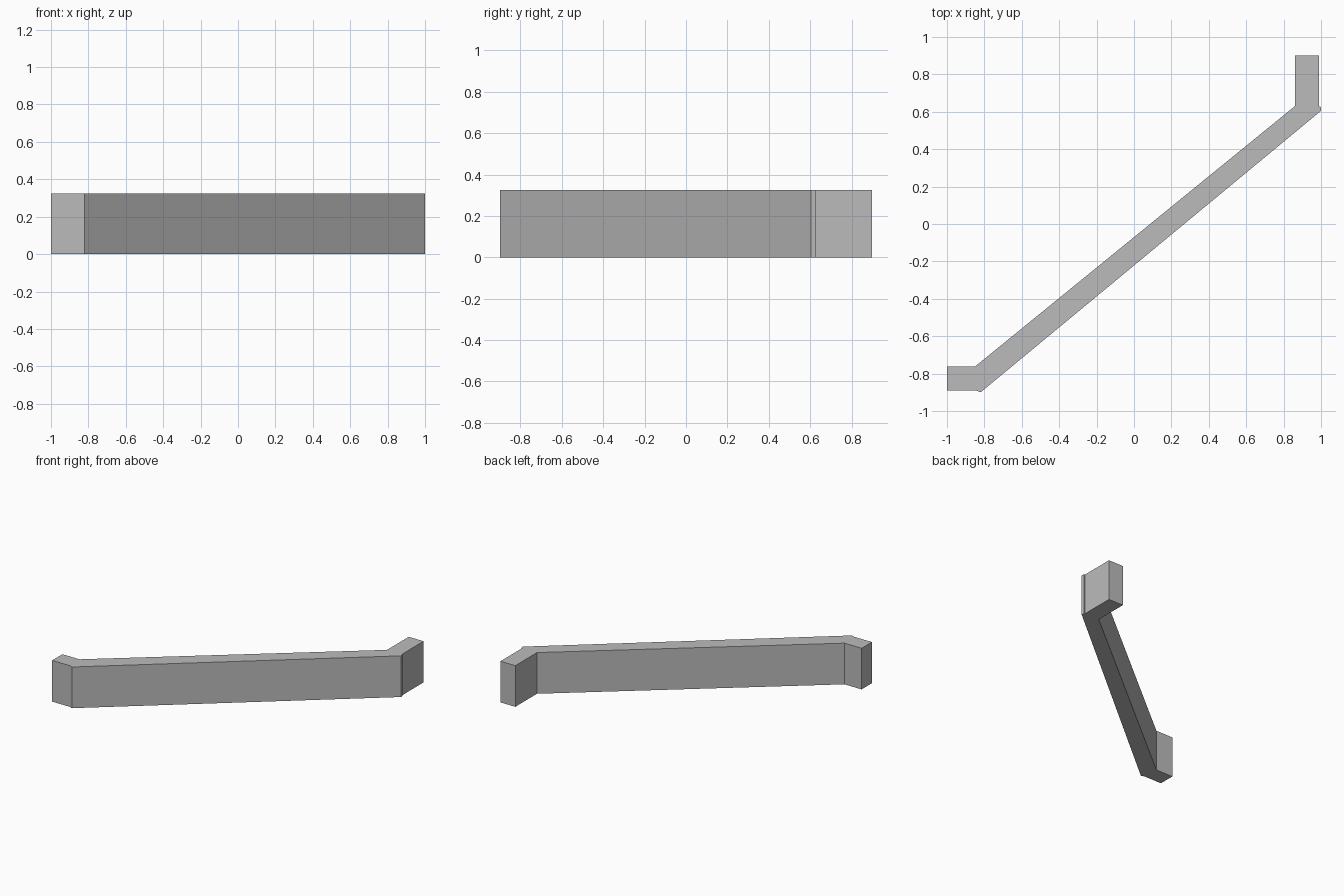
import bpy
import bmesh

cube = bpy.data.objects.get("Cube")
if cube:
    bpy.data.objects.remove(cube, do_unlink=True)

HEIGHT = 0.325

# Plain grey finish
grey = bpy.data.materials.new("plain_grey")
grey.use_nodes = True
colour = (0.5, 0.5, 0.5, 1.0)
grey.diffuse_color = colour
grey.node_tree.nodes["Principled BSDF"].inputs["Base Color"].default_value = colour

# Plan outline: short left-hand end, long diagonal run, short rear end
outline = [
    (-1.0, -0.89), (-0.845, -0.89), (-0.82, -0.90),
    (1.0, 0.605), (0.998, 0.628), (0.99, 0.628), (0.99, 0.90),
    (0.86, 0.90), (0.86, 0.63),
    (-0.85, -0.762), (-1.0, -0.762),
]


def extrude_outline(name, points, height, material):
    bm = bmesh.new()
    base = bm.faces.new([bm.verts.new((x, y, 0)) for x, y in points])
    result = bmesh.ops.extrude_face_region(bm, geom=[base], use_keep_orig=True)
    top = [v for v in result["geom"] if isinstance(v, bmesh.types.BMVert)]
    bmesh.ops.translate(bm, verts=top, vec=(0, 0, height))
    bmesh.ops.recalc_face_normals(bm, faces=bm.faces)
    mesh = bpy.data.meshes.new(name)
    bm.to_mesh(mesh)
    bm.free()
    mesh.materials.append(material)
    obj = bpy.data.objects.new(name, mesh)
    bpy.context.collection.objects.link(obj)
    return obj


# Angled wall, flat shaded
extrude_outline("angled_wall", outline, HEIGHT, grey)
